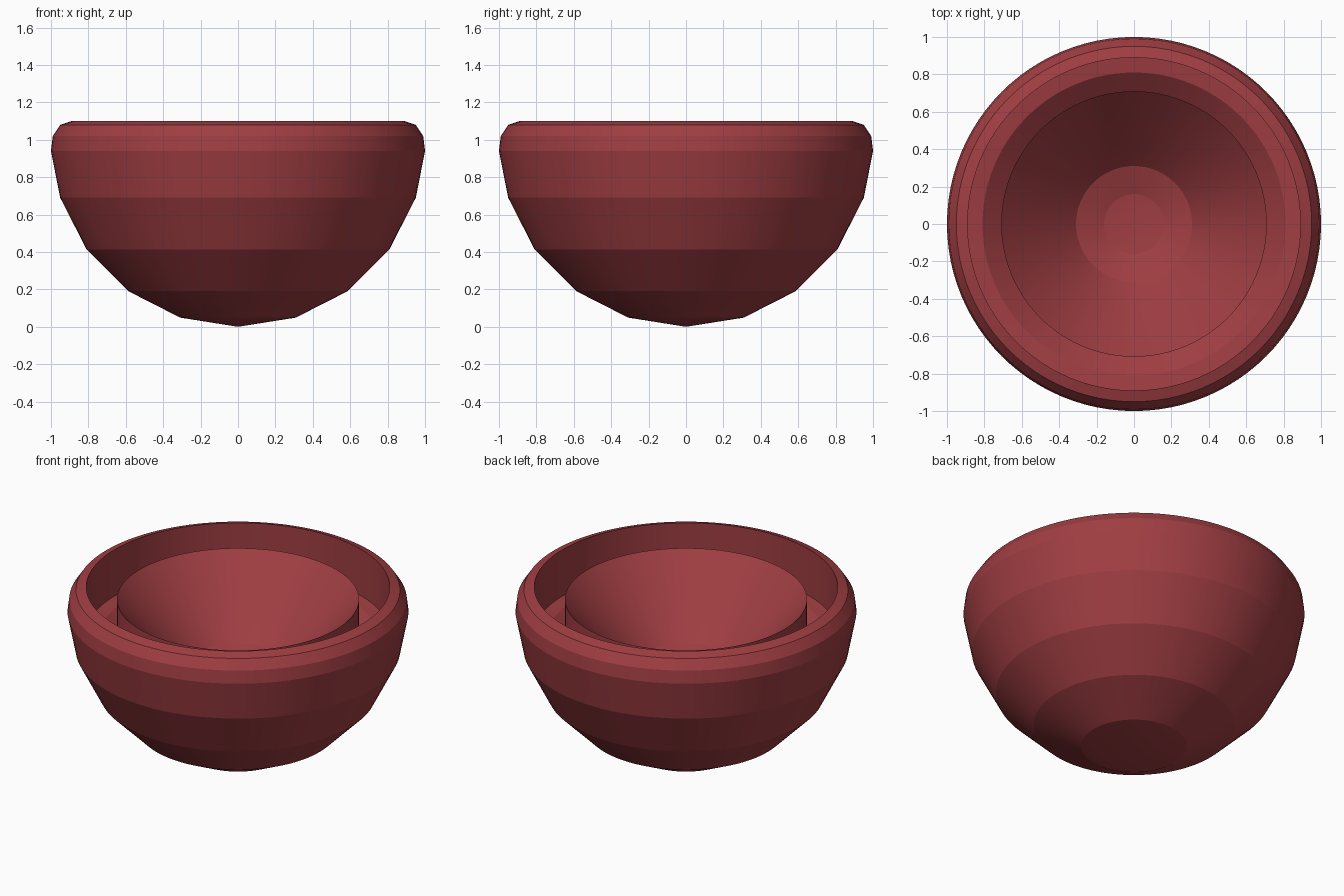
import bpy, bmesh, math

if "Cube" in bpy.data.objects:
    bpy.data.objects.remove(bpy.data.objects["Cube"])

SEGMENTS = 96

red = bpy.data.materials.new("dark_red")
red.diffuse_color = (0.35, 0.048, 0.055, 1.0)
red.use_nodes = True
red.node_tree.nodes["Principled BSDF"].inputs["Base Color"].default_value = red.diffuse_color


def lathe(name, profile):
    """Spin an (r, z) profile about the z axis into a smooth-around object."""
    bm = bmesh.new()
    rings = []
    for r, z in profile:
        if r == 0:
            rings.append([bm.verts.new((0, 0, z))])
        else:
            rings.append([bm.verts.new((r * math.cos(a), r * math.sin(a), z))
                          for a in (2 * math.pi * i / SEGMENTS for i in range(SEGMENTS))])
    for lo, hi in zip(rings, rings[1:]):
        for i in range(SEGMENTS):
            j = (i + 1) % SEGMENTS
            if len(lo) == 1:
                bm.faces.new((lo[0], hi[j], hi[i]))
            elif len(hi) == 1:
                bm.faces.new((lo[i], lo[j], hi[0]))
            else:
                bm.faces.new((lo[i], lo[j], hi[j], hi[i]))
    mesh = bpy.data.meshes.new(name)
    bm.to_mesh(mesh)
    bm.free()
    mesh.materials.append(red)
    obj = bpy.data.objects.new(name, mesh)
    bpy.context.collection.objects.link(obj)
    bpy.ops.object.select_all(action='DESELECT')
    obj.select_set(True)
    bpy.context.view_layer.objects.active = obj
    bpy.ops.object.shade_smooth_by_angle(angle=math.radians(4.5))
    return obj


# Outer bowl: faceted hemisphere in 18 degree bands, rounded lip, inner wall and ledge
bands = [(math.sin(math.radians(a)), 1 - math.cos(math.radians(a)))
         for a in (18, 36, 54, 72)]
lathe("outer_bowl", [(0, 0)] + bands + [
    (1.0, 0.94), (0.99, 1.02), (0.95, 1.08), (0.89, 1.10),
    (0.89, 0.80), (0.81, 0.79), (0.71, 0.71)])

# Inner cup: raised sharp rim, conical side and a shallow bottom
lathe("inner_cup", [
    (0.71, 0.71), (0.71, 1.02), (0.42, 0.70),
    (0.31, 0.59), (0.16, 0.54), (0, 0.525)])
